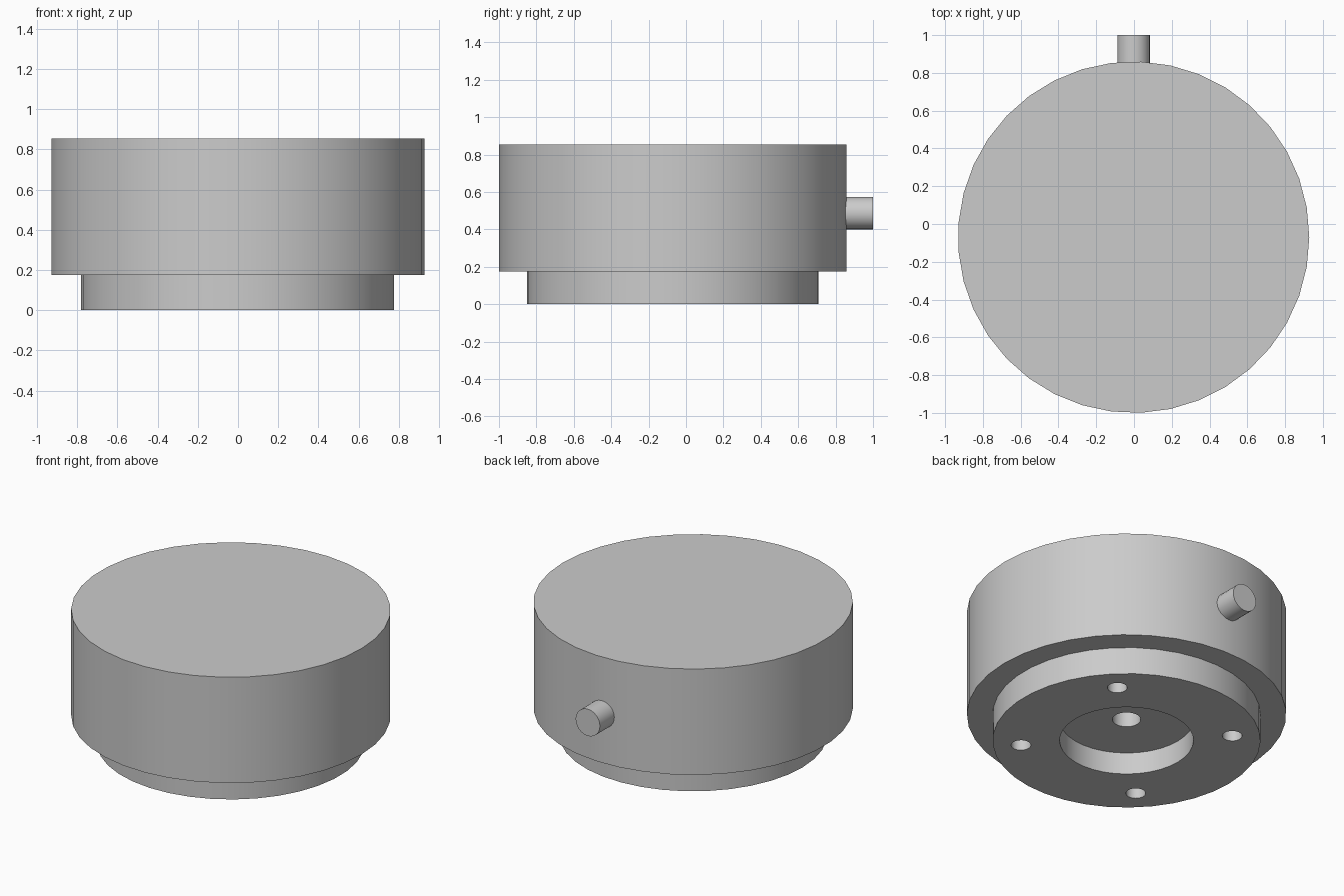
import bpy
from math import pi, radians, cos, sin

cube = bpy.data.objects.get("Cube")
if cube:
    bpy.data.objects.remove(cube, do_unlink=True)

CENTRE = (-0.002, -0.07)

grey = bpy.data.materials.new("plain grey")
grey.use_nodes = True
colour = (0.6, 0.6, 0.6, 1)
grey.diffuse_color = colour
grey.node_tree.nodes["Principled BSDF"].inputs["Base Color"].default_value = colour


def cylinder(name, radius, low, high, sides, x=0, y=0, turn=0):
    """Upright cylinder; x and y are measured from the body axis.
    A turn of -90 degrees puts the first vertex on +x."""
    bpy.ops.mesh.primitive_cylinder_add(
        vertices=sides, radius=radius, depth=high - low,
        location=(CENTRE[0] + x, CENTRE[1] + y, (low + high) / 2),
        rotation=(0, 0, turn))
    obj = bpy.context.object
    obj.name = name
    obj.data.materials.append(grey)
    return obj


def cut(target, cutter):
    mod = target.modifiers.new("cut", "BOOLEAN")
    mod.operation = "DIFFERENCE"
    mod.solver = "EXACT"
    mod.object = cutter
    bpy.context.view_layer.objects.active = target
    bpy.ops.object.modifier_apply(modifier=mod.name)


# Main drum and the narrower mounting base
body = cylinder("body", 0.93, 0.175, 0.855, 37, turn=-pi / 2)
base = cylinder("mounting_base", 0.78, 0, 0.175, 37, turn=pi / 2)

# Side stub at the back
stub = cylinder("side_stub", 0.0865, 0, 0.22, 24)
stub.rotation_euler = (pi / 2, 0, 0)
stub.location = (CENTRE[0], 0.89, 0.487)

# Underside recess, centre hole and four bolt holes
recess = cylinder("recess_cutter", 0.39, -0.1, 0.141, 36)
centre_hole = cylinder("centre_hole_cutter", 0.083, 0.05, 0.45, 24)
cutters = [recess, centre_hole]
for i in range(4):
    a = radians(45 + 90 * i)
    cutters.append(cylinder("bolt_hole_cutter", 0.058, -0.1, 0.14, 20,
                            0.617 * cos(a), 0.617 * sin(a)))
for cutter in cutters:
    cut(base, cutter)
cut(body, centre_hole)
for cutter in cutters:
    bpy.data.objects.remove(cutter, do_unlink=True)

# Smooth round walls, crisp rims
bpy.ops.object.select_all(action="DESELECT")
for obj in (body, base, stub):
    obj.select_set(True)
bpy.context.view_layer.objects.active = body
bpy.ops.object.shade_smooth_by_angle(angle=radians(30))
